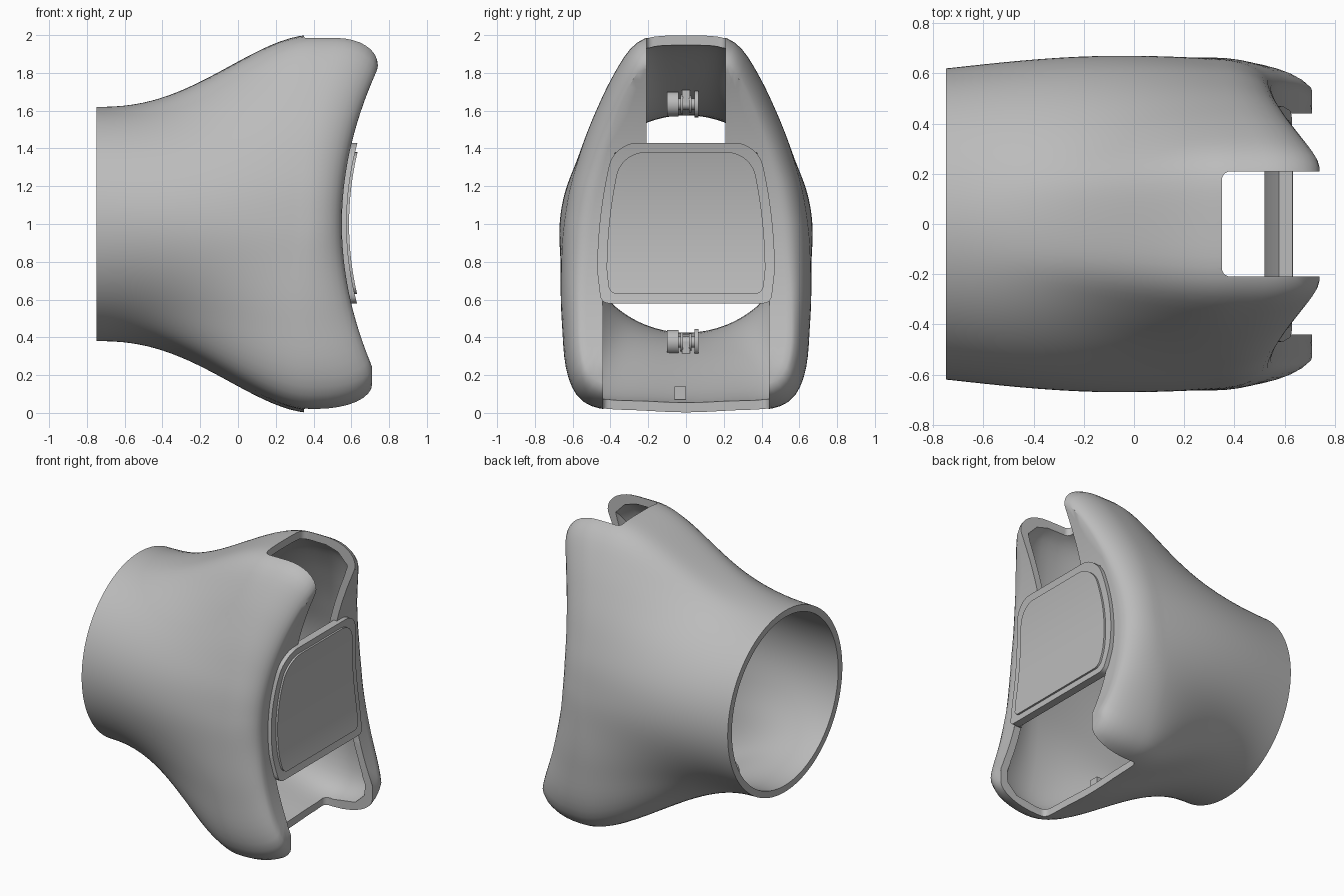
import bpy, bmesh, math
from mathutils import Vector

if "Cube" in bpy.data.objects:
    bpy.data.objects.remove(bpy.data.objects["Cube"], do_unlink=True)

grey = bpy.data.materials.new("plain grey")
grey.use_nodes = True
grey.diffuse_color = (0.5, 0.5, 0.5, 1)
grey.node_tree.nodes["Principled BSDF"].inputs["Base Color"].default_value = (0.5, 0.5, 0.5, 1)


def smooth(obj, angle=35):
    bpy.ops.object.select_all(action='DESELECT')
    obj.select_set(True)
    bpy.context.view_layer.objects.active = obj
    bpy.ops.object.shade_smooth_by_angle(angle=math.radians(angle))


def finish(name, bm):
    bmesh.ops.recalc_face_normals(bm, faces=bm.faces)
    mesh = bpy.data.meshes.new(name)
    bm.to_mesh(mesh)
    bm.free()
    obj = bpy.data.objects.new(name, mesh)
    bpy.context.collection.objects.link(obj)
    mesh.materials.append(grey)
    smooth(obj)
    return obj


# Egg-shaped section at the flared end: half outline (y, z), top to bottom
EGG = [(0, 2), (.12, 2), (.235, 1.985), (.305, 1.92), (.37, 1.81), (.475, 1.6), (.56, 1.38),
       (.612, 1.2), (.645, 1), (.66, .75), (.655, .45), (.62, .17), (.55, .05), (.25, .012), (0, 0)]
POLAR = [(math.atan2(y, z - 1), math.hypot(y, z - 1)) for y, z in EGG]
POLAR = [(-POLAR[1][0], POLAR[1][1])] + POLAR + [(math.tau - POLAR[-2][0], POLAR[-2][1])]
N = 144


def slope(i):
    return (POLAR[i + 1][1] - POLAR[i - 1][1]) / (POLAR[i + 1][0] - POLAR[i - 1][0])


def egg_radius(angle):
    """Smooth cubic through the outline in polar form."""
    angle = abs(math.remainder(angle, math.tau))
    i = 1
    while i < len(POLAR) - 3 and angle > POLAR[i + 1][0]:
        i += 1
    (a0, r0), (a1, r1) = POLAR[i], POLAR[i + 1]
    h = a1 - a0
    t = (angle - a0) / h
    u = 1 - t
    return (r0 * u * u * (1 + 2 * t) + r1 * t * t * (1 + 2 * u)
            + h * t * u * (u * slope(i) - t * slope(i + 1)))


radii = [egg_radius(math.tau * i / N) for i in range(N)]
for _ in range(3):
    radii = [(radii[i - 1] + 2 * radii[i] + radii[(i + 1) % N]) / 4 for i in range(N)]


def saddle(z):
    return min(0.55 + 0.28 * (z - 1) ** 2, 0.74 if z > 1 else 0.71)


def flare(x, r, s):
    """Circle at the open end blending to the egg, with a slight belly at the sides."""
    t = min(1, max(0, (x + 0.75) / 1.15)) ** 1.25
    belly = 0.038 * s ** 4 * math.sin(math.pi * (x + 0.75) / 1.1)
    return 0.62 + (r - 0.62) * t * t * (3 - 2 * t) + belly


def shell_path(angle, r):
    """Closed (x, radius) path: outer wall, rounded lip, face, inner wall."""
    s, c = abs(math.sin(angle)) + 1e-6, math.cos(angle)
    a, b = 0.22 + 0.08 * max(0, -c), 0.13
    if c > 0:
        inner = max(0.2 / s, min(0.37 / (c + 1e-6), (0.43 - 0.09 * c) / s))
    else:
        inner = 0.43 / s
    inner = min(r - 0.18, inner)
    tip = saddle(1 + (r - b) * c)
    start = tip - a
    path = []
    for k in range(26):
        x = -0.75 + (start + 0.75) * k / 26
        path.append((x, flare(x, r, s)))
    rim = flare(start, r, s)
    for k in range(9):
        q = math.pi / 2 * k / 8
        path.append((start + a * math.sin(q), r - b + (rim - r + b) * math.cos(q)))
    for k in range(1, 5):
        rr = r - b + (inner + 0.015 - r + b) * k / 4
        path.append((saddle(1 + rr * c), rr))
    edge = saddle(1 + inner * c)
    path += [(edge - 0.015, inner), (edge - 0.05, inner)]
    path += [(tip - 0.06, r - b - 0.01), (tip - 0.13, r - 0.075)]
    for k in range(21):
        x = start + (-0.75 - start) * k / 20
        path.append((x, flare(x, r, s) - 0.052 + 0.007 * k / 20))
    return path


# Flared hollow shell
bm = bmesh.new()
rings = []
for i, r in enumerate(radii):
    th = math.tau * i / N
    rings.append([bm.verts.new((x, rr * math.sin(th), 1 + rr * math.cos(th)))
                  for x, rr in shell_path(th, r)])
M = len(rings[0])
for i in range(N):
    p, q = rings[i], rings[(i + 1) % N]
    for k in range(M):
        j = (k + 1) % M
        bm.faces.new((p[k], p[j], q[j], q[k]))
shell = finish("flared_shell", bm)


def box(bm, lo, hi):
    for v in bmesh.ops.create_cube(bm, size=1)["verts"]:
        v.co = Vector([l + (h - l) * (c + 0.5) for l, h, c in zip(lo, hi, v.co)])


# Slots in the top and bottom of the flared end
for name, lo, hi in (("top_slot", (.35, -.21, 1.3), (1, .21, 2.3)),
                     ("bottom_slot", (.35, -.44, -.3), (1, .44, .59))):
    bm = bmesh.new()
    box(bm, lo, hi)
    upright = [e for e in bm.edges if abs(e.verts[0].co.z - e.verts[1].co.z) > 0.5]
    bmesh.ops.bevel(bm, geom=upright, offset=0.035, segments=5, affect='EDGES', profile=0.5)
    cutter = finish(name, bm)
    cutter.hide_render = True
    mod = shell.modifiers.new(name, 'BOOLEAN')
    mod.operation, mod.solver, mod.object = 'DIFFERENCE', 'EXACT', cutter
    bpy.context.view_layer.objects.active = shell
    bpy.ops.object.modifier_apply(modifier=name)
    bpy.data.objects.remove(cutter, do_unlink=True)
smooth(shell)


def curved_plate(name, inset, front, back):
    """Saddle-curved plate with rounded corners and tapering sides."""
    z0, z1 = 0.58 + inset, 1.43 - inset
    rows, cols = 40, 12
    bm = bmesh.new()
    grids = {front: [], back: []}
    for i in range(rows + 1):
        z = (z0 + z1) / 2 - (z1 - z0) / 2 * math.cos(math.pi * i / rows)
        half = 0.47 - inset - 0.2 * max(0, z - 0.75) ** 2 - 0.12 * max(0, 0.75 - z)
        for d, rad in ((z - z0, 0.04), (z1 - z, 0.12)):
            if d < rad:
                half -= rad - math.sqrt(max(0, rad * rad - (rad - d) ** 2))
        for off, grid in grids.items():
            x = 0.56 + 0.31 * (z - 1) ** 2 + off
            grid.append([bm.verts.new((x, half * (2 * k / cols - 1), z)) for k in range(cols + 1)])
    f, g = grids[front], grids[back]
    for i in range(rows):
        for k in range(cols):
            for t in (f, g):
                bm.faces.new((t[i][k], t[i][k + 1], t[i + 1][k + 1], t[i + 1][k]))
        for k in (0, cols):
            bm.faces.new((f[i][k], f[i + 1][k], g[i + 1][k], g[i][k]))
    for k in range(cols):
        for i in (0, rows):
            bm.faces.new((f[i][k], f[i][k + 1], g[i][k + 1], g[i][k]))
    return finish(name, bm)


# End plate and its raised panel
curved_plate("end_plate", 0, 0.015, -0.04)
curved_plate("raised_panel", 0.05, 0.028, 0.0)


# Spools fixed to the inner wall
def spool(name, x, z, foot):
    bm = bmesh.new()
    for y0, y1, r in ((-.1, -.04, .065), (-.06, .06, .03), (-.03, -.015, .05),
                      (.015, .03, .045), (.045, .065, .07)):
        verts = bmesh.ops.create_cone(bm, cap_ends=True, segments=28, radius1=r,
                                      radius2=r, depth=y1 - y0)["verts"]
        for v in verts:
            v.co = Vector((x + v.co.x, (y0 + y1) / 2 + v.co.z, z + v.co.y))
    box(bm, (x - .03, -.02, min(z, foot)), (x + .03, .02, max(z, foot)))
    finish(name, bm)


spool("upper_spool", -0.2, 1.635, 1.71)
spool("lower_spool", -0.27, 0.375, 0.3)

# Small catch on the floor behind the lower slot
bm = bmesh.new()
box(bm, (.22, -.06, .07), (.3, 0, .14))
finish("floor_catch", bm)
